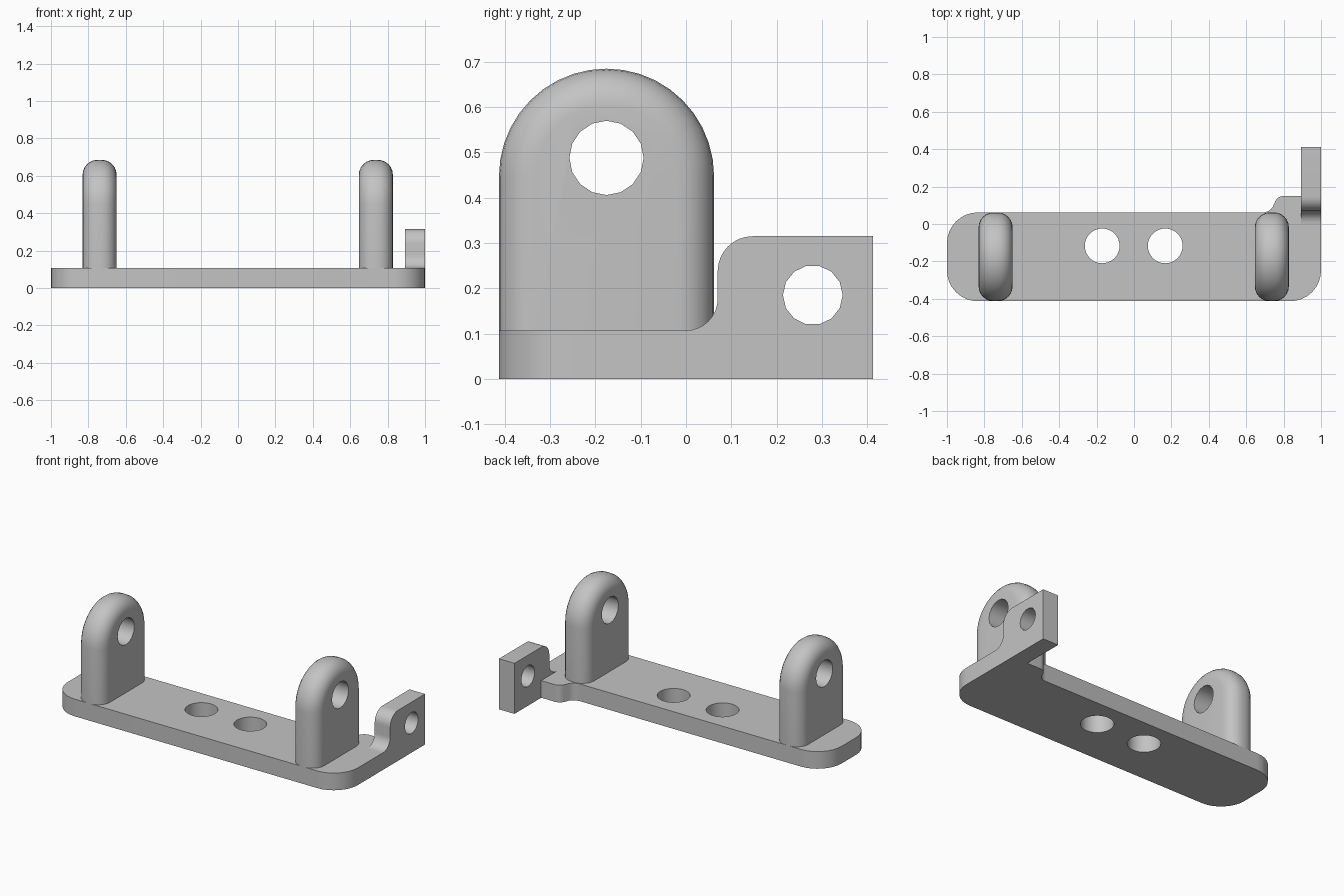
import bpy
import bmesh
from math import sin, cos, pi, radians
from mathutils import Matrix

if "Cube" in bpy.data.objects:
    bpy.data.objects.remove(bpy.data.objects["Cube"])

grey = bpy.data.materials.new("plain grey")
grey.use_nodes = True
grey.diffuse_color = (0.55, 0.55, 0.55, 1)
grey.node_tree.nodes["Principled BSDF"].inputs["Base Color"].default_value = grey.diffuse_color

FRONT, BACK, THICK = -0.413, 0.062, 0.107
MID_Y = (FRONT + BACK) / 2


def arc(cx, cy, r, start, end, steps=8):
    """Points along an arc, angles in degrees."""
    angles = [radians(start + (end - start) * i / steps) for i in range(steps + 1)]
    return [(cx + r * cos(a), cy + r * sin(a)) for a in angles]


def prism(name, points, low, high, axis, round_edges=0):
    """Extrude an outline along z (x, y points) or x (y, z points)."""
    bm = bmesh.new()
    place = (lambda u, v: (u, v, low)) if axis == "z" else (lambda u, v: (low, u, v))
    base = bm.faces.new([bm.verts.new(place(u, v)) for u, v in points])
    grown = bmesh.ops.extrude_face_region(bm, geom=[base])["geom"]
    shift = (0, 0, high - low) if axis == "z" else (high - low, 0, 0)
    bmesh.ops.translate(bm, vec=shift, verts=[g for g in grown if isinstance(g, bmesh.types.BMVert)])
    bmesh.ops.recalc_face_normals(bm, faces=bm.faces)
    if round_edges:
        # Round the rim of both side faces, leaving the foot square
        foot = min(v.co.z for v in bm.verts) + 0.001
        rim = [e for e in bm.edges
               if abs(e.verts[0].co.x - e.verts[1].co.x) < 0.001
               and max(v.co.z for v in e.verts) > foot]
        bmesh.ops.bevel(bm, geom=rim, offset=round_edges, segments=6,
                        profile=0.5, affect="EDGES", clamp_overlap=True)
    mesh = bpy.data.meshes.new(name)
    bm.to_mesh(mesh)
    bm.free()
    mesh.materials.append(grey)
    obj = bpy.data.objects.new(name, mesh)
    bpy.context.collection.objects.link(obj)
    return obj


def drill(obj, centre, radius, axis, sides):
    """Cut a round hole through a part."""
    points = arc(*centre, radius, 0, 360, sides)[:-1]
    cutter = prism("hole_cutter", points, -2, 2, axis)
    cutter.hide_render = True
    mod = obj.modifiers.new("hole", "BOOLEAN")
    mod.operation, mod.solver, mod.object = "DIFFERENCE", "EXACT", cutter
    bpy.context.view_layer.objects.active = obj
    bpy.ops.object.modifier_apply(modifier=mod.name)
    bpy.data.objects.remove(cutter)


def finish(obj):
    bpy.ops.object.select_all(action="DESELECT")
    obj.select_set(True)
    bpy.context.view_layer.objects.active = obj
    bpy.ops.object.shade_smooth_by_angle(angle=radians(35))


# Base plate with rounded corners and a small shoulder beside the tab
R = 0.165
TAB_X, SHOULDER = 0.893, 0.15
outline = (arc(-1 + R, BACK - R, R, 90, 180) + arc(-1 + R, FRONT + R, R, 180, 270)
           + arc(1 - R, FRONT + R, R, 270, 360)
           + [(1, 0), (TAB_X, 0), (TAB_X, SHOULDER)]
           + arc(0.80, SHOULDER - 0.05, 0.05, 90, 150, 5)
           + arc(0.69, BACK + 0.06, 0.06, -30, -90, 5))
plate = prism("base_plate", outline, 0, THICK, "z")
for x in (-0.17, 0.167):
    drill(plate, (x, -0.117), 0.093, "z", 32)
finish(plate)

# Two upright lugs with arched tops and rounded rims
arch_r = (BACK - FRONT) / 2
arch = [(BACK, THICK)] + arc(MID_Y, 0.685 - arch_r, arch_r, 0, 180, 20) + [(FRONT, THICK)]
for name, x in (("right_lug", -0.74), ("left_lug", 0.737)):
    lug = prism(name, arch, x - 0.091, x + 0.091, "x", 0.08)
    drill(lug, (MID_Y, 0.488), 0.082, "x", 16)
    finish(lug)

# Side tab rising from the plate through an S-shaped fillet
TOP, END = 0.315, 0.413
profile = ([(END, 0), (END, TOP)] + arc(0.147, TOP - 0.077, 0.077, 90, 180)
           + arc(0, THICK + 0.07, 0.07, 0, -90) + [(0, 0)])
tab = prism("side_tab", profile, TAB_X, 1, "x")
drill(tab, (0.28, 0.185), 0.066, "x", 14)
finish(tab)
